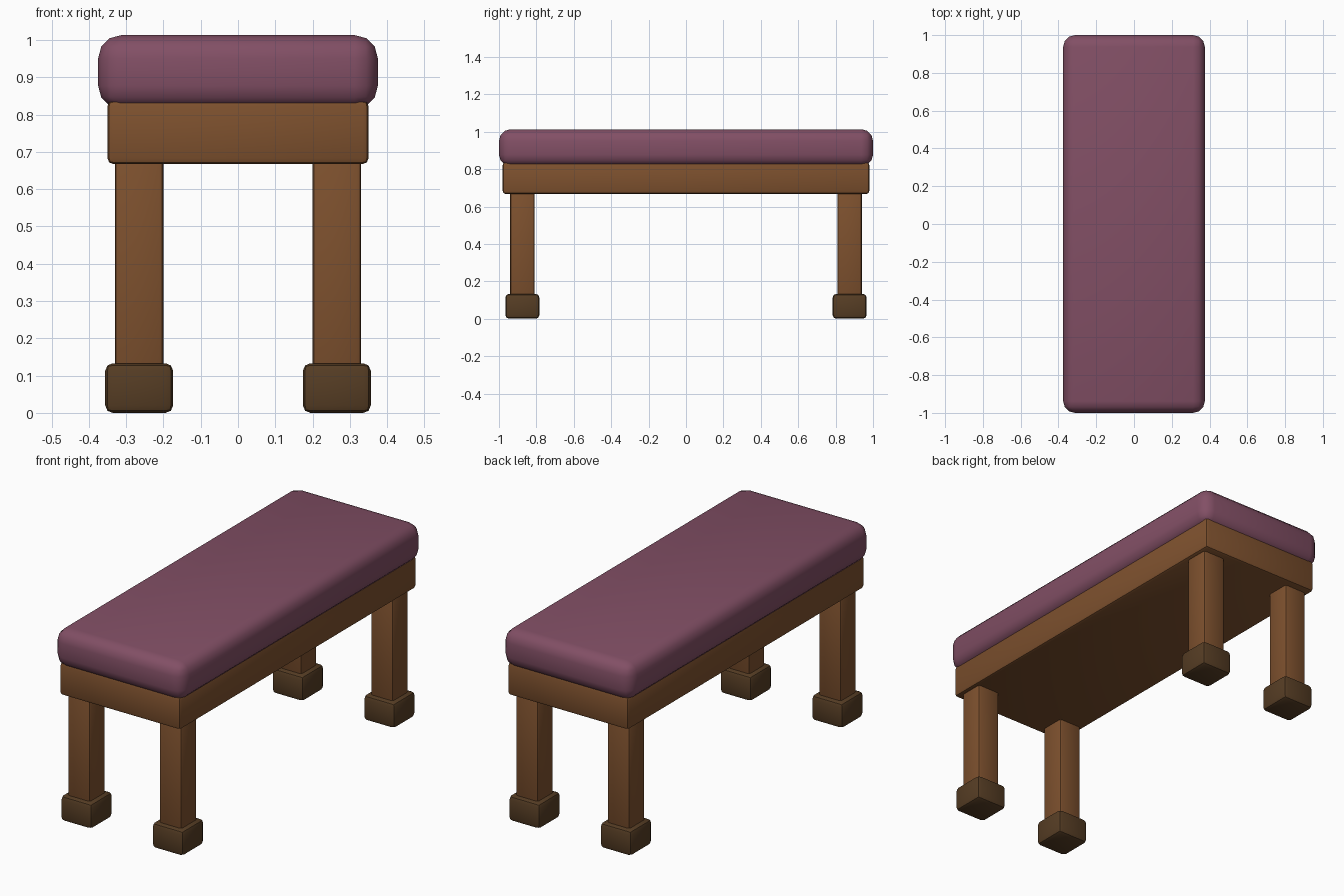
import bpy, bmesh, math

if "Cube" in bpy.data.objects:
    bpy.data.objects.remove(bpy.data.objects["Cube"])


def material(name, rgb):
    # convert display colour (0-255) to linear
    lin = [((c / 255 + 0.055) / 1.055) ** 2.4 for c in rgb]
    m = bpy.data.materials.new(name)
    m.diffuse_color = (*lin, 1)
    m.use_nodes = True
    m.node_tree.nodes["Principled BSDF"].inputs["Base Color"].default_value = m.diffuse_color
    return m


PLUM = material("plum_fabric", (130, 79, 101))
WOOD = material("brown_wood", (126, 81, 46))
DARK = material("dark_wood", (86, 61, 36))


def rounded_box(name, x, y, z, bevel, segments, mat):
    """Box spanning the (min, max) pairs x, y, z with rounded edges."""
    bm = bmesh.new()
    bmesh.ops.create_cube(bm, size=1)
    for v in bm.verts:
        v.co = [(a + b) / 2 + c * (b - a) for c, (a, b) in zip(v.co, (x, y, z))]
    bmesh.ops.bevel(bm, geom=bm.edges[:], offset=bevel, segments=segments,
                    profile=0.5, affect='EDGES')
    mesh = bpy.data.meshes.new(name)
    bm.to_mesh(mesh)
    bm.free()
    mesh.materials.append(mat)
    obj = bpy.data.objects.new(name, mesh)
    bpy.context.collection.objects.link(obj)
    bpy.ops.object.select_all(action='DESELECT')
    obj.select_set(True)
    bpy.context.view_layer.objects.active = obj
    bpy.ops.object.shade_smooth_by_angle(angle=math.radians(30))
    return obj


# padded top and the frame beneath it
rounded_box("cushion", (-0.375, 0.375), (-1, 1), (0.815, 1.013), 0.062, 3, PLUM)
rounded_box("frame", (-0.35, 0.35), (-0.98, 0.98), (0.667, 0.838), 0.016, 2, WOOD)

# four legs with block feet
for sx, side in ((-1, "left"), (1, "right")):
    for sy, end in ((-1, "front"), (1, "back")):
        cx, cy = sx * 0.265, sy * 0.875
        for part, half, z, bevel, mat in (
                ("leg", 0.065, (0.09, 0.71), 0.012, WOOD),
                ("foot", 0.091, (0.0, 0.133), 0.02, DARK)):
            rounded_box(f"{end}_{side}_{part}", (cx - half, cx + half),
                        (cy - half, cy + half), z, bevel, 2, mat)
